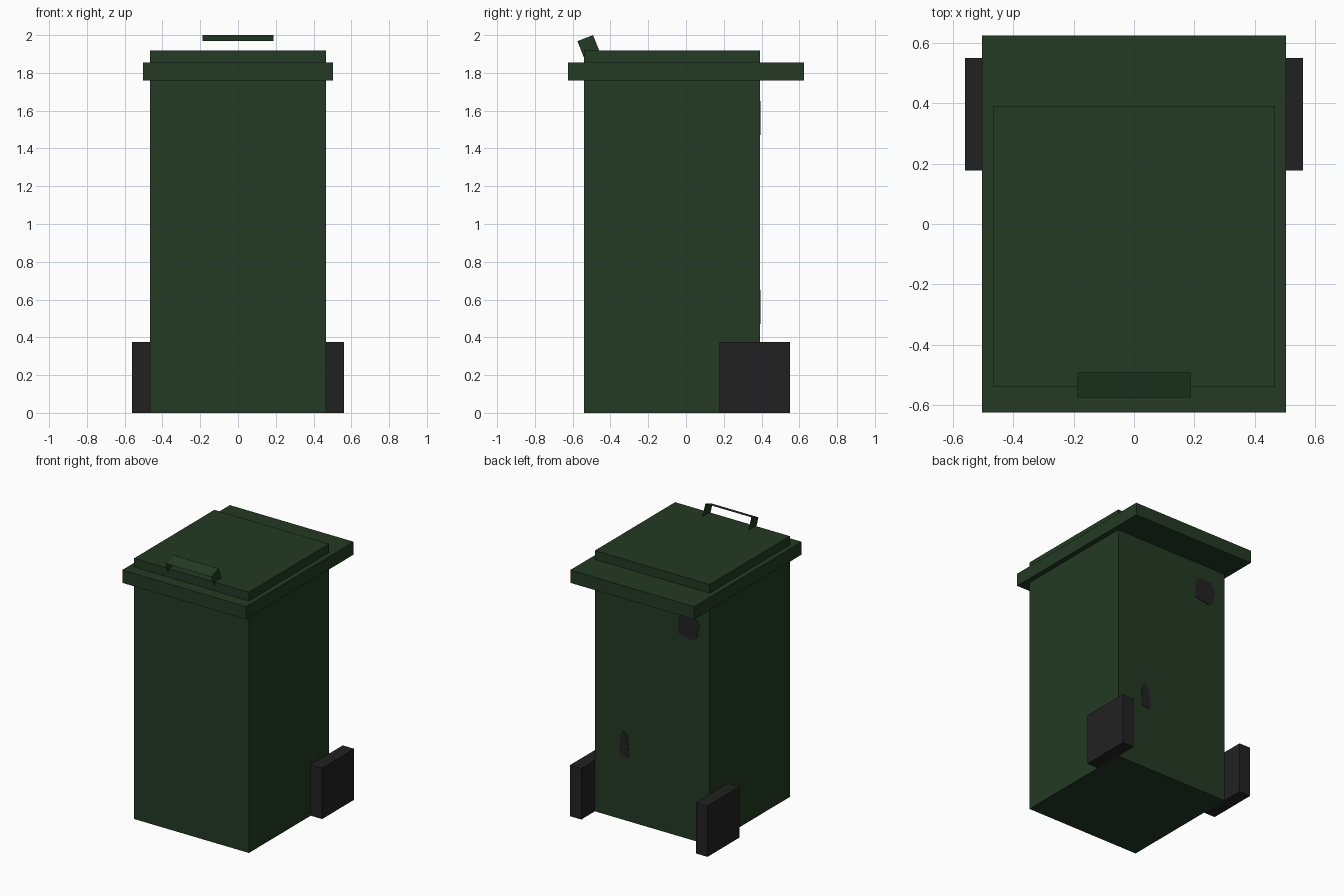
import bpy
import bmesh
from mathutils import Vector

cube = bpy.data.objects.get("Cube")
if cube:
    bpy.data.objects.remove(cube, do_unlink=True)


def material(name, colour):
    mat = bpy.data.materials.new(name)
    mat.use_nodes = True
    mat.diffuse_color = (*colour, 1)
    mat.node_tree.nodes["Principled BSDF"].inputs["Base Color"].default_value = (*colour, 1)
    return mat


green = material("dark green plastic", (0.0168, 0.0423, 0.0176))
black = material("black rubber", (0.016, 0.0156, 0.016))


def finish(name, bm, mat):
    mesh = bpy.data.meshes.new(name)
    bm.to_mesh(mesh)
    bm.free()
    mesh.materials.append(mat)
    obj = bpy.data.objects.new(name, mesh)
    bpy.context.collection.objects.link(obj)
    return obj


def box(name, low, high, mat):
    low, high = Vector(low), Vector(high)
    bm = bmesh.new()
    bmesh.ops.create_cube(bm, size=1)
    bmesh.ops.scale(bm, vec=high - low, verts=bm.verts)
    bmesh.ops.translate(bm, vec=(low + high) / 2, verts=bm.verts)
    return finish(name, bm, mat)


# Body with raised lid panel, and the wide lid rim
body_half, body_front, body_back = 0.467, -0.54, 0.392
box("body", (-body_half, body_front, 0), (body_half, body_back, 1.918), green)
box("lid_rim", (-0.504, -0.625, 1.76), (0.504, 0.625, 1.854), green)

# Square wheel blocks on both sides
for side, name in ((1, "left_wheel"), (-1, "right_wheel")):
    inner, outer = sorted((side * body_half, side * 0.56))
    box(name, (inner, 0.178, 0), (outer, 0.55, 0.375), black)

# Tilted lid handle: a thin sheet folded down at both ends
bm = bmesh.new()
front_edge, back_edge = Vector((0, -0.575, 1.968)), Vector((0, -0.492, 2.0))
drop = Vector((0, 0.036, -0.09))
across = Vector((0.187, 0, 0))
rows = []
for edge in (front_edge, back_edge):
    path = (edge + drop - across, edge - across, edge + across, edge + drop + across)
    rows.append([bm.verts.new(p) for p in path])
for i in range(3):
    bm.faces.new((rows[0][i], rows[0][i + 1], rows[1][i + 1], rows[1][i]))
bmesh.ops.recalc_face_normals(bm, faces=bm.faces)
finish("lid_handle", bm, green)


# Flat dark patches on the back wall
def patch(name, outline):
    bm = bmesh.new()
    verts = [bm.verts.new((x, body_back - 0.002, z)) for x, z in outline]
    face = bm.faces.new(verts)
    new = bmesh.ops.extrude_face_region(bm, geom=[face])["geom"]
    moved = [g for g in new if isinstance(g, bmesh.types.BMVert)]
    bmesh.ops.translate(bm, vec=(0, 0.005, 0), verts=moved)
    bmesh.ops.recalc_face_normals(bm, faces=bm.faces)
    finish(name, bm, black)


patch("upper_back_patch", [(-0.21, 1.49), (-0.21, 1.61), (-0.25, 1.65), (-0.34, 1.65),
                           (-0.385, 1.59), (-0.36, 1.49), (-0.32, 1.47)])
patch("lower_back_patch", [(0.255, 0.47), (0.265, 0.5), (0.26, 0.62), (0.24, 0.65),
                           (0.215, 0.645), (0.2, 0.61), (0.187, 0.5), (0.195, 0.47)])
